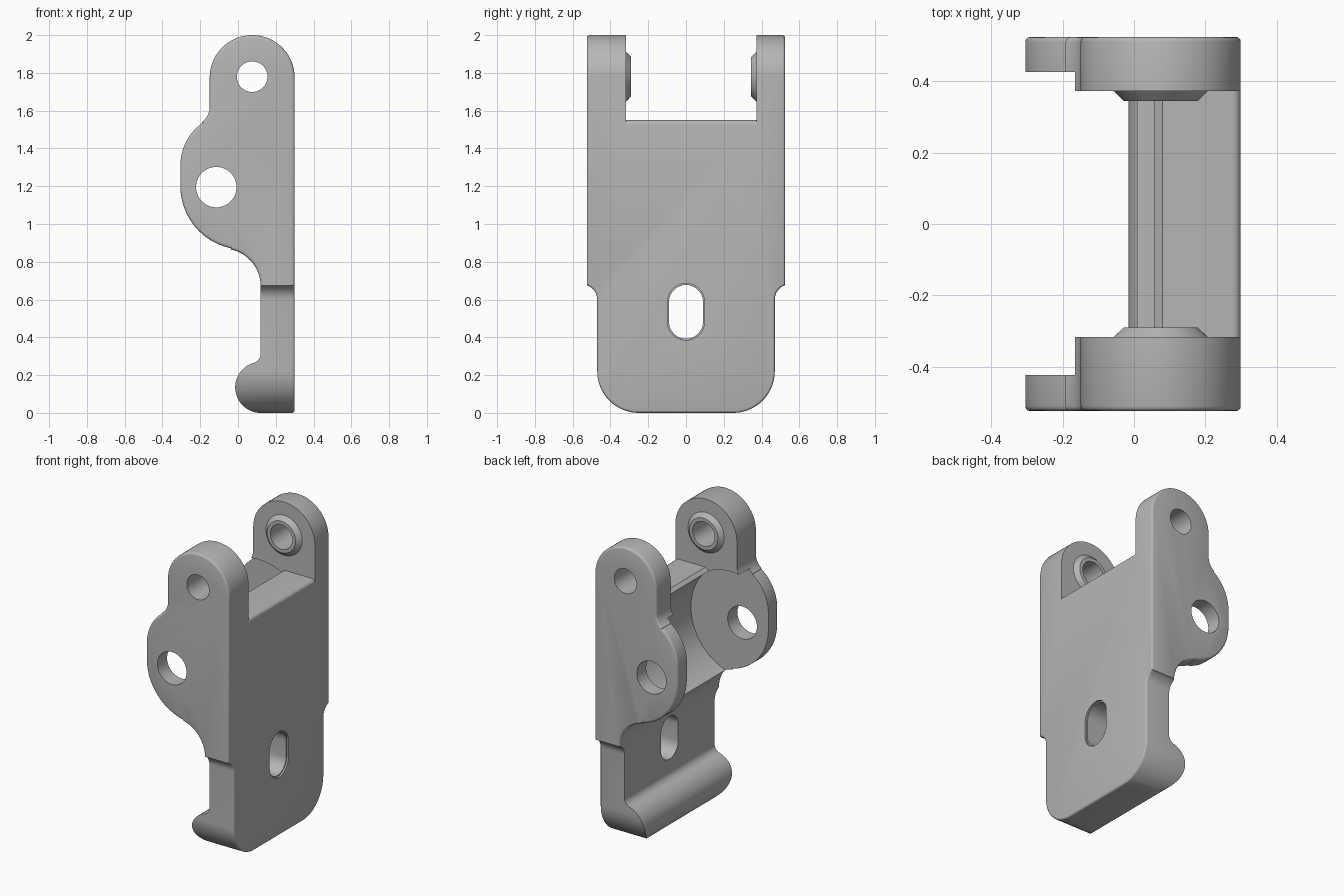
import bpy
import bmesh
from math import cos, sin, radians
from mathutils import Vector

cube = bpy.data.objects.get("Cube")
if cube:
    bpy.data.objects.remove(cube, do_unlink=True)

grey = bpy.data.materials.new("plain grey")
grey.use_nodes = True
grey.diffuse_color = (0.47, 0.47, 0.47, 1)
grey.node_tree.nodes["Principled BSDF"].inputs["Base Color"].default_value = (0.47, 0.47, 0.47, 1)


def arc(cx, cy, r, start, end, n=16):
    angles = [radians(start + (end - start) * i / n) for i in range(n + 1)]
    return [(cx + r * cos(a), cy + r * sin(a)) for a in angles]


def finish(name, bm):
    bmesh.ops.recalc_face_normals(bm, faces=bm.faces)
    mesh = bpy.data.meshes.new(name)
    bm.to_mesh(mesh)
    bm.free()
    mesh.materials.append(grey)
    obj = bpy.data.objects.new(name, mesh)
    bpy.context.collection.objects.link(obj)
    return obj


def prism(name, outline, axis, start, end, round_ends=0):
    """Extrude an outline along x (outline in y, z) or y (outline in x, z)."""
    bm = bmesh.new()
    place = (lambda a, b: (start, a, b)) if axis == "x" else (lambda a, b: (a, start, b))
    face = bm.faces.new([bm.verts.new(place(a, b)) for a, b in outline])
    length = end - start
    move = Vector((length, 0, 0)) if axis == "x" else Vector((0, length, 0))
    top = bmesh.ops.extrude_face_region(bm, geom=[face], use_keep_orig=True)
    bmesh.ops.translate(bm, vec=move, verts=[v for v in top["geom"] if isinstance(v, bmesh.types.BMVert)])
    bmesh.ops.recalc_face_normals(bm, faces=bm.faces)
    if round_ends:
        caps = [f for f in bm.faces if len(f.verts) == len(outline)]
        rim = list({e for f in caps for e in f.edges})
        bmesh.ops.bevel(bm, geom=rim, offset=round_ends, segments=3, profile=0.5, affect="EDGES")
    return finish(name, bm)


def turned(name, cx, cz, rings, n=64):
    """Closed solid of rings (y, radius) around an axis parallel to y."""
    bm = bmesh.new()
    loops = [[bm.verts.new((x, y, z)) for x, z in arc(cx, cz, r, 0, 360, n)[:-1]] for y, r in rings]
    for low, high in zip(loops, loops[1:]):
        for i in range(n):
            j = (i + 1) % n
            bm.faces.new((low[i], low[j], high[j], high[i]))
    bm.faces.new(loops[0])
    bm.faces.new(loops[-1])
    return finish(name, bm)


def combine(target, other, operation):
    mod = target.modifiers.new(operation.lower(), "BOOLEAN")
    mod.operation = operation
    mod.solver = "EXACT"
    mod.object = other
    bpy.context.view_layer.objects.active = target
    bpy.ops.object.modifier_apply(modifier=mod.name)
    bpy.data.objects.remove(other, do_unlink=True)


# Side profile: back plate, ear, hinge lobe and bottom hook
side = (arc(0.285, 0.015, 0.015, -90, 0, 4)
        + arc(0.075, 1.775, 0.225, 0, 180, 40)
        + arc(-0.25, 1.62, 0.1, 0, -54.6)
        + arc(-0.03, 1.31, 0.275, 125.4, 180)
        + arc(0.03, 1.2, 0.335, 180, 258.3, 24)
        + arc(-0.08, 0.67, 0.2, 78.3, 0)
        + arc(0.07, 0.313, 0.05, 0, -74.3, 10)
        + arc(0.12, 0.135, 0.135, 105.7, 270, 28))
bracket = prism("hinge_bracket", side, "y", -0.525, 0.525, 0.014)

# Plate outline: narrower below, rounded bottom corners
half = arc(0.25, 0.22, 0.22, -90, 0) + arc(0.55, 0.6, 0.08, 180, 110, 8) + [(0.6, 0.685), (0.6, 2.1)]
outline = half + [(-y, z) for y, z in reversed(half)]
combine(bracket, prism("plate_outline", outline, "x", -0.6, 0.2995, 0.012), "INTERSECT")

# Round pocket between the hinge lobes
pocket = turned("pocket", -0.11, 1.2, [(-0.423, 0.37), (0.427, 0.37)], 96)
combine(bracket, pocket, "DIFFERENCE")

# Gap between the ears, leaving a rounded top edge on the plate
gap = ([(-0.6, 1.53), (0.055, 1.53), (0.08, 1.55)] + arc(0.275, 1.525, 0.025, 90, 0, 6)
       + [(0.4, 1.525), (0.4, 2.1), (-0.6, 2.1)])
combine(bracket, prism("ear_gap", gap, "y", -0.317, 0.373), "DIFFERENCE")

# Tapered bosses on the inner ear faces
for base, tip in ((-0.317, -0.291), (0.373, 0.345)):
    sink = base + (base - tip)
    boss = turned("boss", 0.075, 1.78, [(sink, 0.132), (base, 0.132), (tip, 0.104)])
    combine(bracket, boss, "UNION")

# Pin holes through both ears and both lobes
for x, z, r in ((0.075, 1.78, 0.081), (-0.115, 1.195, 0.107)):
    combine(bracket, turned("pin_hole", x, z, [(-0.7, r), (0.7, r)]), "DIFFERENCE")

# Slotted screw hole with a slightly widened mouth
for r, start in ((0.09, 0), (0.098, 0.288)):
    slot = arc(0, 0.587, r, 0, 180, 20) + arc(0, 0.483, r, 180, 360, 20)
    combine(bracket, prism("screw_slot", slot, "x", start, 0.5), "DIFFERENCE")

bpy.ops.object.select_all(action="DESELECT")
bracket.select_set(True)
bpy.context.view_layer.objects.active = bracket
bpy.ops.object.shade_smooth_by_angle(angle=radians(32))
